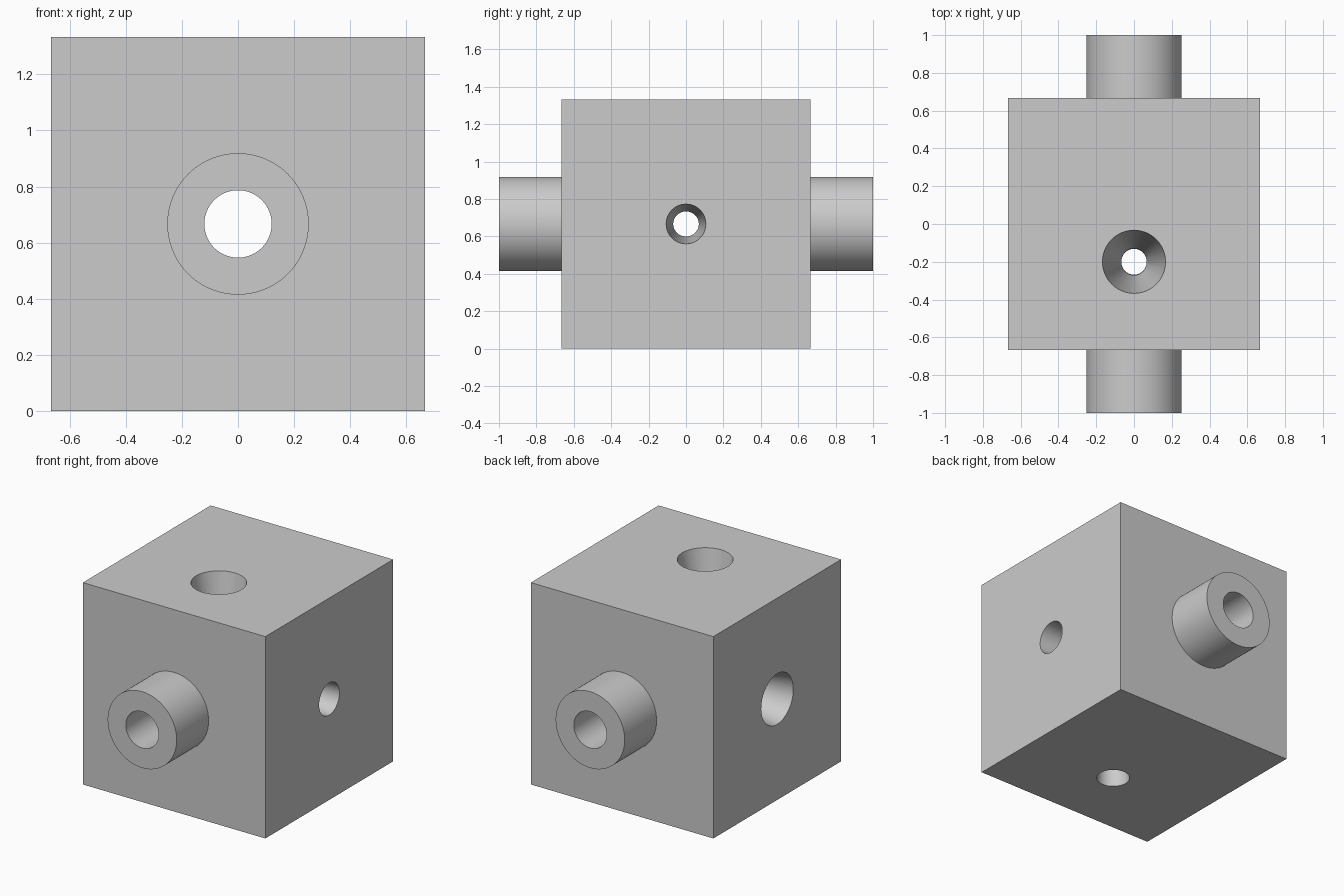
import bpy
import bmesh
import math
from mathutils import Matrix

cube = bpy.data.objects.get("Cube")
if cube:
    bpy.data.objects.remove(cube, do_unlink=True)

HALF = 2 / 3        # half the block's side, also the height of its centre
SEGMENTS = 96

grey = bpy.data.materials.new("light_grey")
grey.use_nodes = True
grey.diffuse_color = (0.6, 0.6, 0.6, 1)
grey.node_tree.nodes["Principled BSDF"].inputs["Base Color"].default_value = (0.6, 0.6, 0.6, 1)


def make_object(name, bm):
    bmesh.ops.recalc_face_normals(bm, faces=bm.faces)
    mesh = bpy.data.meshes.new(name)
    bm.to_mesh(mesh)
    bm.free()
    mesh.materials.append(grey)
    obj = bpy.data.objects.new(name, mesh)
    bpy.context.collection.objects.link(obj)
    return obj


def turned(name, profile, matrix):
    """Closed round solid along local z from (radius, height) pairs."""
    bm = bmesh.new()
    rings = []
    for radius, height in profile:
        angles = [math.tau * i / SEGMENTS for i in range(SEGMENTS)]
        rings.append([bm.verts.new((radius * math.cos(a), radius * math.sin(a), height))
                      for a in angles])
    for low, high in zip(rings, rings[1:]):
        for i in range(SEGMENTS):
            j = (i + 1) % SEGMENTS
            bm.faces.new((low[i], low[j], high[j], high[i]))
    bm.faces.new(rings[0])
    bm.faces.new(rings[-1])
    bm.transform(matrix)
    return make_object(name, bm)


def combine(target, tool, operation):
    """Apply a boolean and discard the tool."""
    tool.hide_render = True
    mod = target.modifiers.new(tool.name, "BOOLEAN")
    mod.operation = operation
    mod.solver = "EXACT"
    mod.object = tool
    bpy.context.view_layer.objects.active = target
    bpy.ops.object.modifier_apply(modifier=mod.name)
    bpy.data.objects.remove(tool, do_unlink=True)


def tapered(wide, narrow):
    """Hourglass profile, wide mouth at +z, slightly longer than the block."""
    waist, inner, over = 0.067, 0.1, 0.02
    return [(narrow, -HALF - over), (narrow, -HALF), (waist, -inner),
            (waist, inner), (wide, HALF), (wide, HALF + over)]


# Block
bm = bmesh.new()
bmesh.ops.create_cube(bm, size=2 * HALF, matrix=Matrix.Translation((0, 0, HALF)))
block = make_object("pierced_block", bm)

# Directions of the three holes
centre = Matrix.Translation((0, 0, HALF))
along_y = centre @ Matrix.Rotation(math.pi / 2, 4, "X")
along_x = centre @ Matrix.Rotation(-math.pi / 2, 4, "Y")
along_z = Matrix.Translation((0, -0.2, HALF))

# Round bosses at front and back, with a straight bore through both
combine(block, turned("bosses", [(0.252, -1), (0.252, 1)], along_y), "UNION")
combine(block, turned("long_bore", [(0.12, -1.1), (0.12, 1.1)], along_y), "DIFFERENCE")

# Tapered holes from side to side and from top to bottom
combine(block, turned("side_hole", tapered(0.167, 0.106), along_x), "DIFFERENCE")
combine(block, turned("top_hole", tapered(0.167, 0.101), along_z), "DIFFERENCE")

# Smooth round walls with crisp edges
bpy.ops.object.select_all(action="DESELECT")
block.select_set(True)
bpy.context.view_layer.objects.active = block
bpy.ops.object.shade_smooth_by_angle(angle=math.radians(30))
